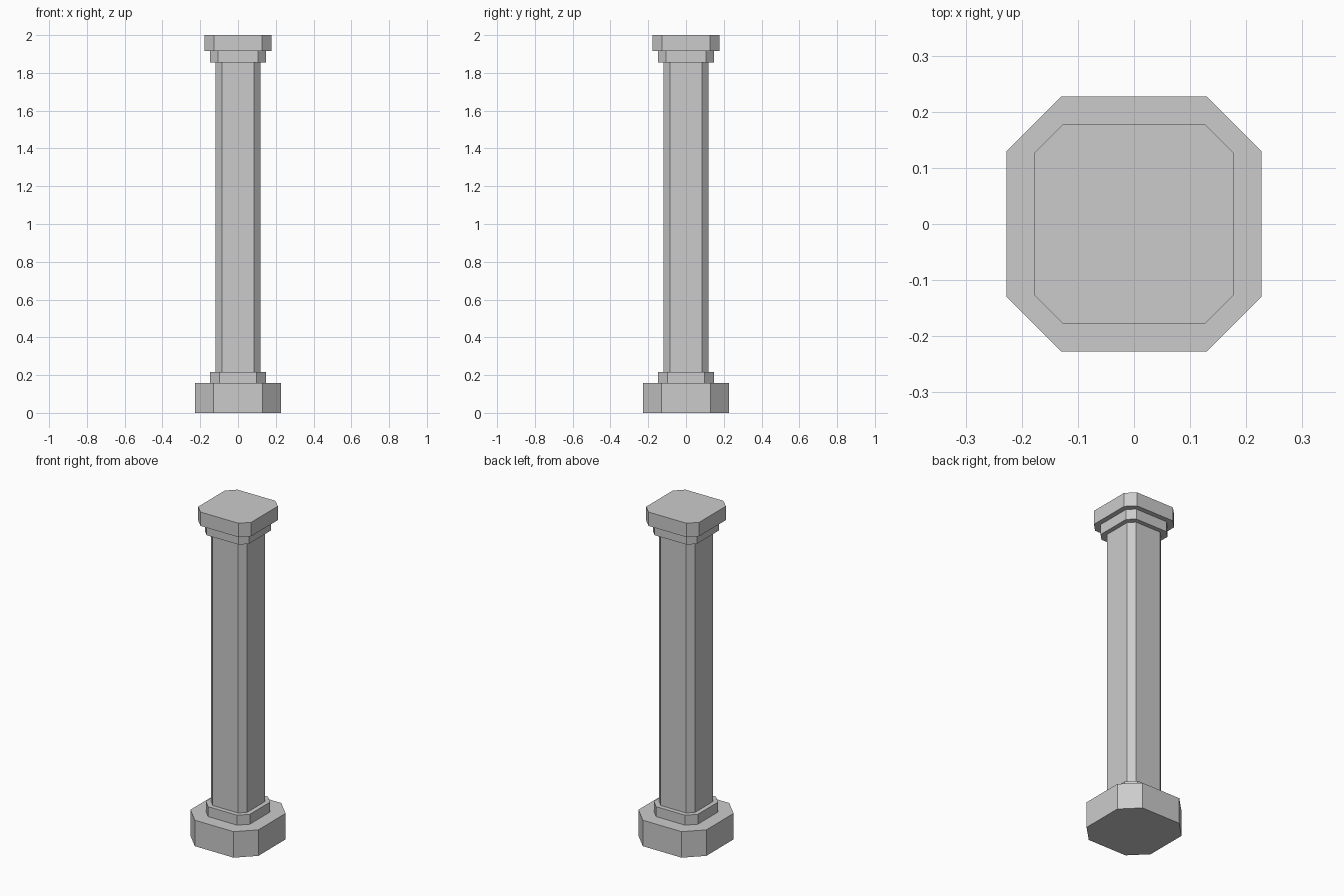
import bpy, bmesh

if "Cube" in bpy.data.objects:
    bpy.data.objects.remove(bpy.data.objects["Cube"])


def chamfered_block(name, half, flat, z0, z1):
    """Square block with cut corners: half = half width, flat = half length of each main side."""
    bm = bmesh.new()
    outline = [(flat, -half), (half, -flat), (half, flat), (flat, half),
               (-flat, half), (-half, flat), (-half, -flat), (-flat, -half)]
    base = bm.faces.new([bm.verts.new((x, y, z0)) for x, y in outline])
    top = bmesh.ops.extrude_face_region(bm, geom=[base], use_keep_orig=True)
    verts = [v for v in top["geom"] if isinstance(v, bmesh.types.BMVert)]
    bmesh.ops.translate(bm, vec=(0, 0, z1 - z0), verts=verts)
    bmesh.ops.recalc_face_normals(bm, faces=bm.faces[:])
    mesh = bpy.data.meshes.new(name)
    bm.to_mesh(mesh)
    bm.free()
    bpy.context.collection.objects.link(bpy.data.objects.new(name, mesh))


# Column parts from the ground up
chamfered_block("base_plinth", 0.227, 0.130, 0.0, 0.157)
chamfered_block("lower_collar", 0.147, 0.097, 0.157, 0.217)
chamfered_block("shaft", 0.120, 0.085, 0.217, 1.854)
chamfered_block("upper_collar", 0.147, 0.107, 1.854, 1.916)
chamfered_block("capital_slab", 0.177, 0.127, 1.916, 2.0)
